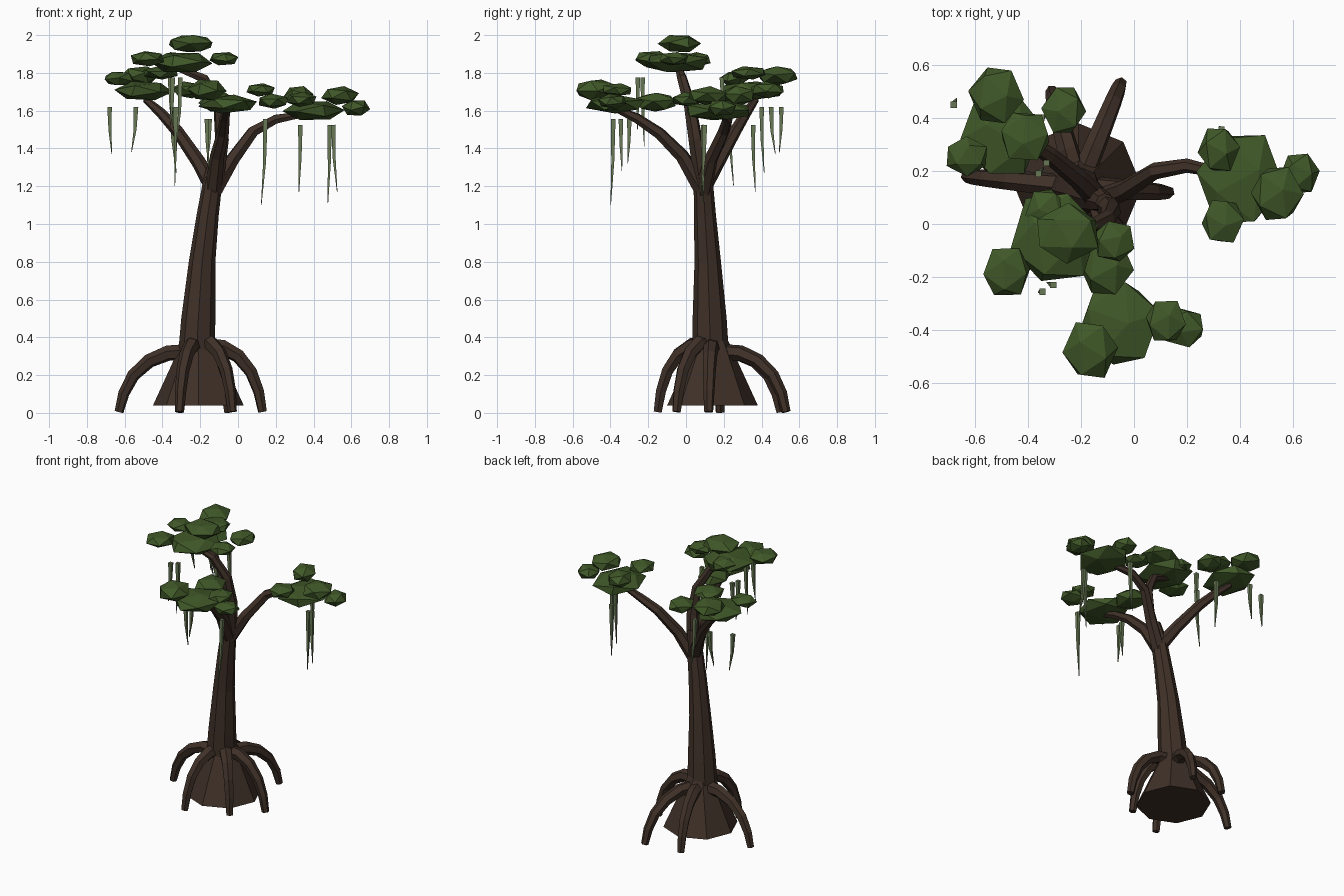
import bpy
import bmesh
import math
import random
from mathutils import Vector, Euler

random.seed(4)
old_cube = bpy.data.objects.get("Cube")
if old_cube:
    bpy.data.objects.remove(old_cube, do_unlink=True)


def make_material(name, red, green, blue):
    material = bpy.data.materials.new(name)
    material.use_nodes = True
    colour = (red, green, blue, 1)
    material.diffuse_color = colour
    shader = material.node_tree.nodes["Principled BSDF"]
    shader.inputs["Base Color"].default_value = colour
    shader.inputs["Roughness"].default_value = 1
    return material


bark = make_material("dark brown bark", 0.05, 0.03, 0.021)
leaf = make_material("deep green leaf", 0.05, 0.096, 0.021)
moss = make_material("grey green vine", 0.14, 0.19, 0.09)


def finish(bm, name, material):
    """Turn a bmesh into a flat shaded object with one colour."""
    bmesh.ops.recalc_face_normals(bm, faces=bm.faces)
    mesh = bpy.data.meshes.new(name)
    bm.to_mesh(mesh)
    bm.free()
    mesh.materials.append(material)
    part = bpy.data.objects.new(name, mesh)
    bpy.context.collection.objects.link(part)
    return part


def add_tube(bm, path, radii, sides):
    """Sweep a polygon along a path, keeping it square to the direction."""
    points = [Vector(p) for p in path]
    last = len(points) - 1
    rings = []
    tangent = (points[1] - points[0]).normalized()
    side = tangent.orthogonal().normalized()
    for i, point in enumerate(points):
        ahead = (points[min(i + 1, last)] - points[max(i - 1, 0)]).normalized()
        side = tangent.rotation_difference(ahead) @ side
        tangent = ahead
        across = tangent.cross(side)
        ring = []
        for k in range(sides):
            angle = math.tau * k / sides
            offset = side * math.cos(angle) + across * math.sin(angle)
            ring.append(bm.verts.new(point + offset * radii[i]))
        rings.append(ring)
    for low, high in zip(rings, rings[1:]):
        for k in range(sides):
            n = (k + 1) % sides
            bm.faces.new((low[k], low[n], high[n], high[k]))
    bm.faces.new(rings[0])
    bm.faces.new(rings[-1])


def make_tube(name, path, radii, sides, material):
    bm = bmesh.new()
    add_tube(bm, path, radii, sides)
    return finish(bm, name, material)


def add_blob(bm, x, y, z, width, height):
    """Faceted leaf pad: a turned icosahedron fitted to a flat box."""
    verts = bmesh.ops.create_icosphere(bm, subdivisions=1, radius=1)["verts"]
    turn = Euler([random.uniform(0, math.tau) for _ in range(3)]).to_matrix()
    for v in verts:
        v.co = turn @ v.co
    centre = Vector((x, y, z))
    size = (width, width, height)
    for axis in range(3):
        values = [v.co[axis] for v in verts]
        low, high = min(values), max(values)
        for v, value in zip(verts, values):
            unit = 2 * (value - low) / (high - low) - 1
            v.co[axis] = centre[axis] + unit * size[axis]


# Root mound
mound_centre = Vector((-0.21, 0.14, 0))
up = Vector((0, 0, 1))
make_tube("root_mound", [mound_centre + up * 0.04, mound_centre + up * 0.4],
          [0.24, 0.075], 8, bark)

# Leaning trunk
make_tube("trunk",
          [(-0.22, 0.13, 0.3), (-0.21, 0.125, 0.5), (-0.19, 0.115, 0.8),
           (-0.16, 0.1, 1.05), (-0.13, 0.09, 1.25), (-0.11, 0.08, 1.36)],
          [0.098, 0.09, 0.07, 0.058, 0.05, 0.035], 8, bark)

# Arching stilt roots, each given by its foot and its crest height
feet = [(0.13, 0.12, 0.35), (-0.05, 0.53, 0.32), (-0.31, 0.5, 0.32),
        (-0.63, 0.18, 0.32), (-0.31, -0.15, 0.36), (-0.03, -0.05, 0.37)]
for number, (x, y, crest) in enumerate(feet):
    foot = Vector((x, y, 0))
    arch = [(0.12, 1.0), (0.38, 0.99), (0.62, 0.86), (0.82, 0.62),
            (0.94, 0.32), (1.0, 0.015)]
    path = [mound_centre.lerp(foot, out) + up * crest * rise
            for out, rise in arch]
    make_tube("stilt_root_%d" % (number + 1), path,
              [0.046, 0.042, 0.038, 0.034, 0.03, 0.024], 6, bark)

# Branches
branches = {
    "left_branch": [(-0.13, 0.09, 1.17), (-0.03, 0.13, 1.34),
                    (0.08, 0.2, 1.49), (0.2, 0.22, 1.555), (0.34, 0.19, 1.58)],
    "back_right_branch": [(-0.13, 0.09, 1.19), (-0.21, 0.17, 1.33),
                          (-0.32, 0.26, 1.49), (-0.41, 0.32, 1.59),
                          (-0.49, 0.37, 1.66)],
    "crown_branch": [(-0.12, 0.085, 1.22), (-0.085, 0.05, 1.45),
                     (-0.1, 0.02, 1.63), (-0.18, -0.02, 1.77),
                     (-0.33, -0.04, 1.83)],
    "front_branch": [(-0.13, 0.08, 1.19), (-0.11, -0.02, 1.36),
                     (-0.08, -0.14, 1.48), (-0.07, -0.26, 1.56),
                     (-0.06, -0.37, 1.61)],
}
for name, path in branches.items():
    make_tube(name, path, [0.045, 0.038, 0.032, 0.027, 0.018], 6, bark)

# Leaf pads: x, y, z, half width, half height
clumps = {
    "left_leaves": [(0.4, 0.17, 1.6, 0.165, 0.05),
                    (0.32, 0.28, 1.68, 0.08, 0.05),
                    (0.54, 0.115, 1.68, 0.1, 0.05),
                    (0.625, 0.19, 1.615, 0.075, 0.04),
                    (0.335, 0.01, 1.66, 0.08, 0.04)],
    "front_leaves": [(-0.055, -0.375, 1.635, 0.155, 0.05),
                     (-0.165, -0.475, 1.71, 0.105, 0.055),
                     (-0.105, -0.16, 1.645, 0.105, 0.05),
                     (0.12, -0.365, 1.71, 0.075, 0.035),
                     (0.185, -0.39, 1.65, 0.075, 0.04)],
    "crown_leaves": [(-0.3, -0.05, 1.855, 0.165, 0.05),
                     (-0.25, -0.035, 1.955, 0.115, 0.045),
                     (-0.48, -0.18, 1.875, 0.088, 0.04),
                     (-0.33, 0.05, 1.87, 0.08, 0.04),
                     (-0.075, -0.065, 1.875, 0.076, 0.035)],
    "back_right_leaves": [(-0.5, 0.345, 1.705, 0.155, 0.05),
                          (-0.52, 0.485, 1.785, 0.105, 0.05),
                          (-0.41, 0.33, 1.8, 0.09, 0.035),
                          (-0.63, 0.255, 1.77, 0.076, 0.035),
                          (-0.265, 0.43, 1.71, 0.085, 0.045)],
}
for name, pads in clumps.items():
    bm = bmesh.new()
    for pad in pads:
        add_blob(bm, *pad)
    finish(bm, name, leaf)

# Hanging vines: top height, then x, y and tip height of each
vines = {
    "left_vines": (1.525, [(0.33, 0.355, 1.17), (0.485, 0.09, 1.11),
                           (0.505, 0.1, 1.17)]),
    "front_vines": (1.555, [(0.145, -0.385, 1.1), (-0.165, -0.345, 1.28),
                            (-0.15, -0.3, 1.32)]),
    "crown_vines": (1.775, [(-0.345, -0.255, 1.5), (-0.305, -0.23, 1.41),
                            (-0.36, 0.19, 1.5)]),
    "back_right_vines": (1.62, [(-0.68, 0.45, 1.37), (-0.54, 0.505, 1.38),
                                (-0.35, 0.4, 1.27), (-0.33, 0.23, 1.2)]),
}
for name, (top, strands) in vines.items():
    bm = bmesh.new()
    for x, y, tip in strands:
        start = Vector((x, y, top))
        end = Vector((x, y, tip))
        drift = Vector((random.uniform(-1, 1), random.uniform(-1, 1), 0)) * 0.025
        path = [start, start.lerp(end, 0.5) + drift * 0.2, end + drift]
        add_tube(bm, path, [0.017, 0.011, 0.002], 4)
    finish(bm, name, moss)
